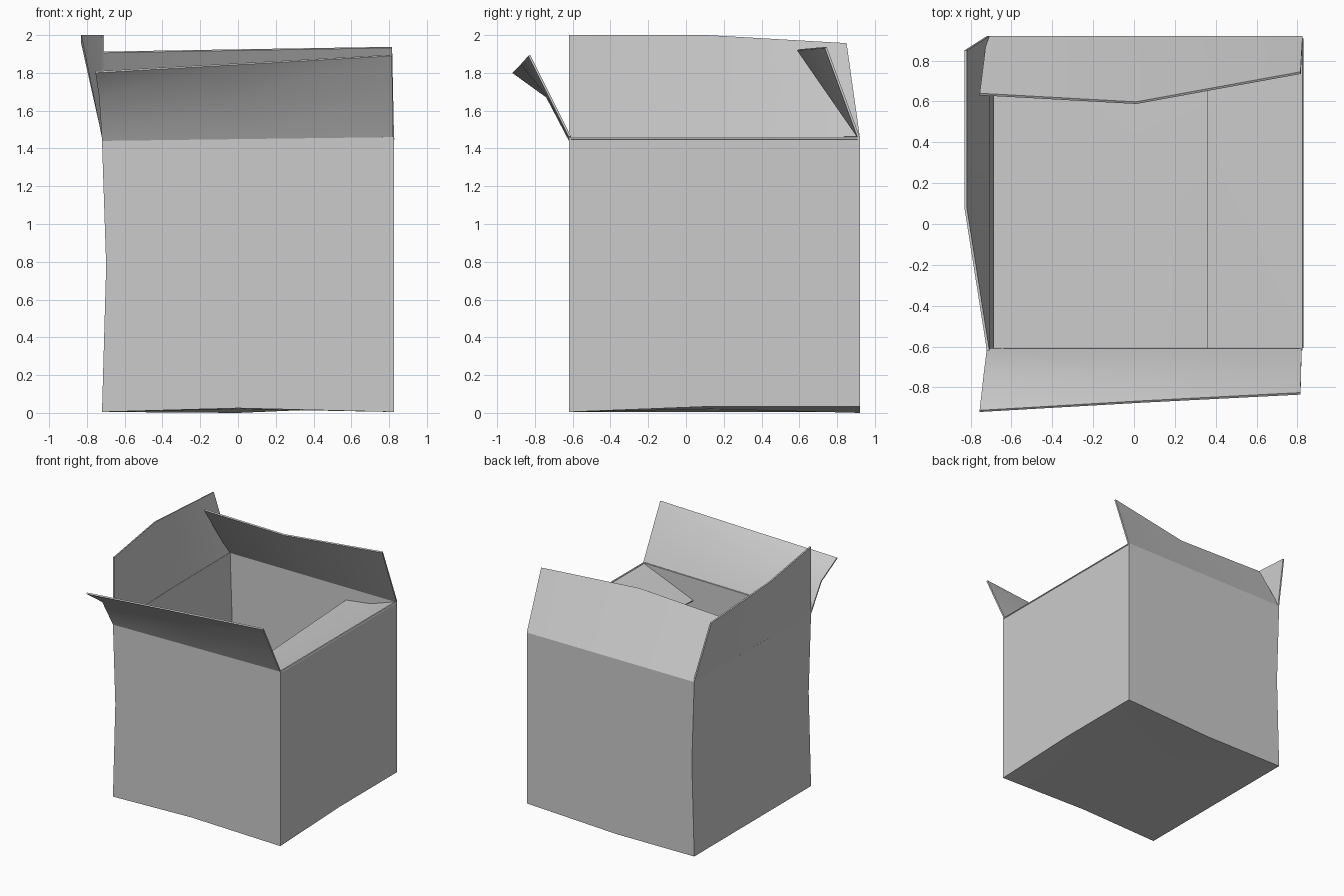
import bpy

if "Cube" in bpy.data.objects:
    bpy.data.objects.remove(bpy.data.objects["Cube"])

CARD = 0.012  # cardboard thickness


def finish(name, verts, faces):
    mesh = bpy.data.meshes.new(name)
    mesh.from_pydata(verts, [], faces)
    mesh.update()
    obj = bpy.data.objects.new(name, mesh)
    bpy.context.collection.objects.link(obj)
    mod = obj.modifiers.new("card", 'SOLIDIFY')
    mod.thickness = CARD
    mod.offset = -1
    mod.use_even_offset = True
    bpy.ops.object.select_all(action='DESELECT')
    obj.select_set(True)
    bpy.context.view_layer.objects.active = obj
    bpy.ops.object.modifier_apply(modifier="card")
    bpy.ops.object.shade_smooth_by_angle(angle=0.6)
    return obj


def flap(name, rows):
    """Sheet from hinge row to tip row, columns left to right seen from outside."""
    n = len(rows[0])
    verts = [p for row in rows for p in row]
    faces = [(i * n + j, i * n + j + 1, (i + 1) * n + j + 1, (i + 1) * n + j)
             for i in range(len(rows) - 1) for j in range(n - 1)]
    finish(name, verts, faces)


# Box body: three rings of eight points, starting front left, anticlockwise
L, R, F, B = -0.72, 0.825, -0.62, 0.92
plan = [(L, F), (0, F), (R, F), (R, 0.15), (R, B), (0, B), (L, B), (L, 0.15)]
base_z = [0.005, 0.025, 0.005, 0.035, 0.035, 0.0, 0.005, 0.005]
top_z = [1.44, 1.45, 1.46, 1.46, 1.46, 1.46, 1.46, 1.455]
verts = [(x, y, z) for (x, y), z in zip(plan, base_z)]
verts += [(x if x > L else L + 0.022, y, 0.78) for x, y in plan]   # bowed left wall
verts += [(x, y, z) for (x, y), z in zip(plan, top_z)]
verts.append((0, 0.15, 0.02))
faces = [(r + i, r + (i + 1) % 8, r + 8 + (i + 1) % 8, r + 8 + i)
         for r in (0, 8) for i in range(8)]
faces += [((i + 1) % 8, i, 24) for i in range(8)]
finish("box_body", verts, faces)

# Front flap: curls outward
flap("front_flap", [
    [(-0.72, F, 1.44), (0.05, F, 1.45), (0.82, F, 1.46)],
    [(-0.735, -0.74, 1.67), (0.04, -0.735, 1.675), (0.818, -0.73, 1.68)],
    [(-0.755, -0.92, 1.80), (0.03, -0.875, 1.845), (0.815, -0.835, 1.89)]])

# Back flap: leans over the opening
flap("back_flap", [
    [(R, B, 1.46), (0.03, B, 1.46), (L, B, 1.46)],
    [(0.815, 0.745, 1.938), (0.01, 0.598, 1.925), (-0.755, 0.64, 1.912)]])

# Left flap: nearly upright, twisted outward at the back
flap("left_flap", [
    [(L, B, 1.46), (L, 0.12, 1.455), (L, F, 1.44)],
    [(-0.83, 0.85, 1.955), (-0.83, 0.08, 2.0), (L, F, 2.0)]])

# Right flap: folded down into the box
flap("right_flap", [
    [(R, F + 0.012, 1.46), (R, 0.15, 1.46), (R, B - 0.012, 1.46)],
    [(0.59, F + 0.012, 1.365), (0.59, 0.15, 1.372), (0.59, B - 0.012, 1.38)],
    [(0.36, F + 0.012, 1.27), (0.36, 0.15, 1.31), (0.36, B - 0.012, 1.35)]])
